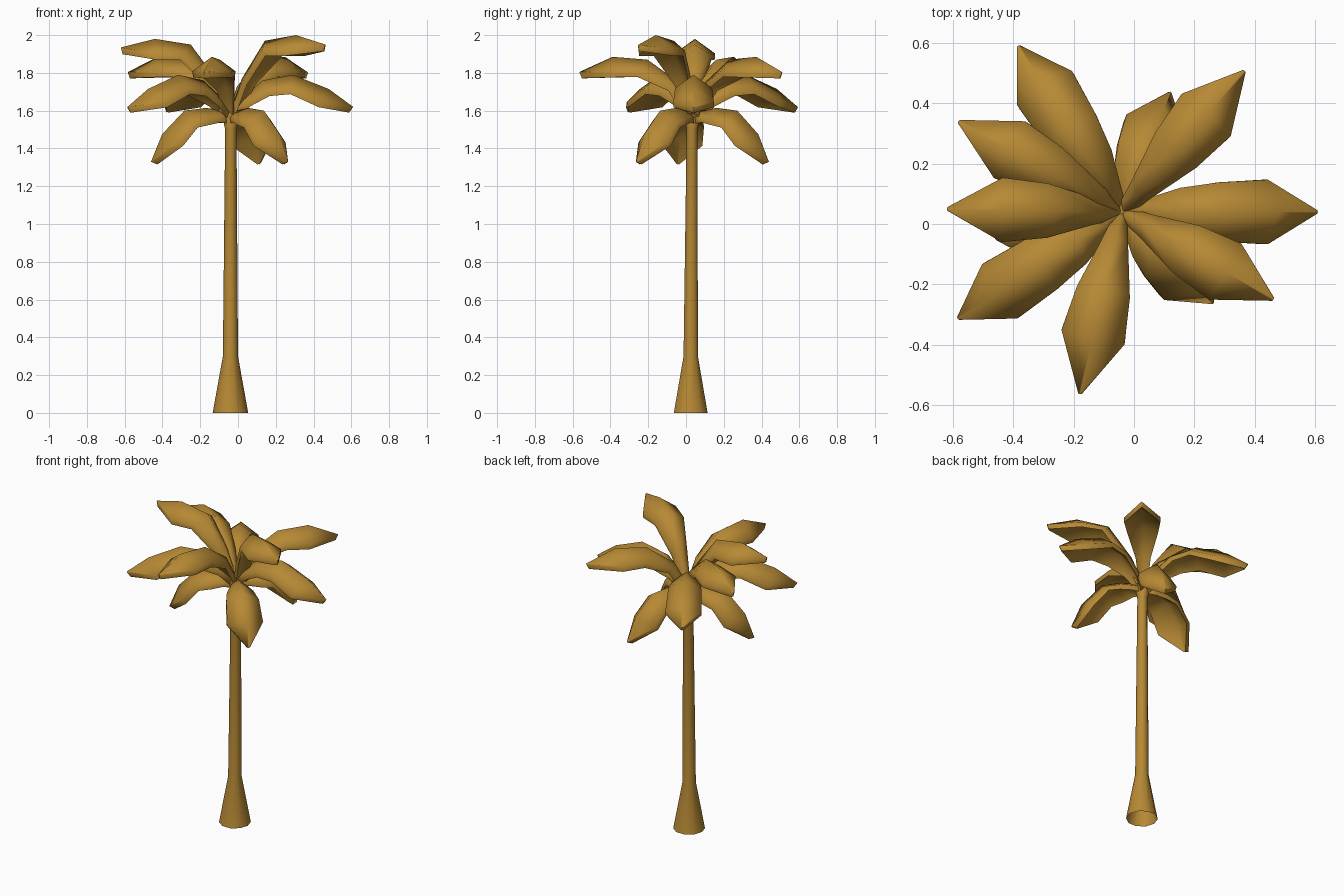
import bpy, bmesh, math
from mathutils import Vector

if "Cube" in bpy.data.objects:
    bpy.data.objects.remove(bpy.data.objects["Cube"])

mat = bpy.data.materials.new("golden brown")
mat.diffuse_color = (0.47, 0.25, 0.035, 1)
mat.use_nodes = True
mat.node_tree.nodes["Principled BSDF"].inputs["Base Color"].default_value = mat.diffuse_color


def finish(bm, name, angle):
    bmesh.ops.recalc_face_normals(bm, faces=bm.faces)
    me = bpy.data.meshes.new(name)
    bm.to_mesh(me)
    bm.free()
    me.materials.append(mat)
    ob = bpy.data.objects.new(name, me)
    bpy.context.collection.objects.link(ob)
    bpy.ops.object.select_all(action='DESELECT')
    ob.select_set(True)
    bpy.context.view_layer.objects.active = ob
    bpy.ops.object.shade_smooth_by_angle(angle=math.radians(angle))
    return ob


def bridge(bm, a, b):
    n = len(a)
    for i in range(n):
        bm.faces.new((a[i], a[(i + 1) % n], b[(i + 1) % n], b[i]))


# trunk: ten-sided, flared at the foot, open underneath, (x, y, z, radius)
TRUNK = [(-0.04, 0.025, 0, 0.094), (-0.04, 0.025, 0.3, 0.04),
         (-0.038, 0.032, 1.5, 0.03), (-0.038, 0.034, 1.56, 0.043), (-0.038, 0.036, 1.61, 0.028)]
SIDES = 10
bm = bmesh.new()
rings = [[bm.verts.new((x + r * math.cos(math.tau * i / SIDES),
                        y + r * math.sin(math.tau * i / SIDES), z)) for i in range(SIDES)]
         for x, y, z, r in TRUNK]
for a, b in zip(rings, rings[1:]):
    bridge(bm, a, b)
bm.faces.new(rings[-1])
finish(bm, "trunk", 50)

# leaves: ridge profiles as (distance from trunk, height) for each tier
TOP = [(0.0, 1.60), (0.07, 1.76), (0.21, 1.95), (0.40, 1.98), (0.58, 1.935)]
UPPER = [(0.0, 1.60), (0.08, 1.75), (0.25, 1.87), (0.44, 1.885), (0.62, 1.805)]
MIDDLE = [(0.0, 1.59), (0.06, 1.67), (0.17, 1.76), (0.33, 1.79), (0.52, 1.715), (0.65, 1.62)]
LOW = [(0.0, 1.58), (0.05, 1.60), (0.13, 1.615), (0.25, 1.60), (0.37, 1.475), (0.43, 1.33)]
HIGHEST = [(0.0, 1.60), (0.07, 1.77), (0.21, 1.97), (0.40, 2.0), (0.58, 1.95)]
CENTRE = Vector((-0.04, 0.04, 0))


def leaf(name, profile, deg):
    widths = [0.025, 0.045, 0.09, 0.107, 0.006]
    if len(profile) == 6:
        widths = [0.025, 0.045, 0.08, 0.098, 0.107, 0.006]
    ang = math.radians(deg)
    out = Vector((math.cos(ang), math.sin(ang), 0))
    side = Vector((-out.y, out.x, 0))
    up = Vector((0, 0, 1))
    pts = [CENTRE + out * r + up * z for r, z in profile]
    bm = bmesh.new()
    rings = []
    for i, (p, w) in enumerate(zip(pts, widths)):
        along = (pts[min(i + 1, len(pts) - 1)] - pts[max(i - 1, 0)]).normalized()
        nrm = along.cross(side).normalized()
        t = nrm * 0.033
        droop = nrm * (w * 0.72)
        left, right = p + side * w - droop, p - side * w - droop
        rings.append([bm.verts.new(v) for v in
                      (left, p, right, right - t, p - t, left - t)])
    for a, b in zip(rings, rings[1:]):
        bridge(bm, a, b)
    bm.faces.new(rings[0])
    bm.faces.new(rings[-1])
    finish(bm, name, 79)


TIERS = [("low_leaf", LOW, (-45, 68, 192)), ("middle_leaf", MIDDLE, (0, 122, 213)),
         ("upper_leaf", UPPER, (49, 151, 257)), ("top_leaf", TOP, (179,)),
         ("highest_leaf", HIGHEST, (-30,))]
for name, profile, angles in TIERS:
    for k, a in enumerate(angles):
        leaf(f"{name}_{k + 1}", profile, a)
